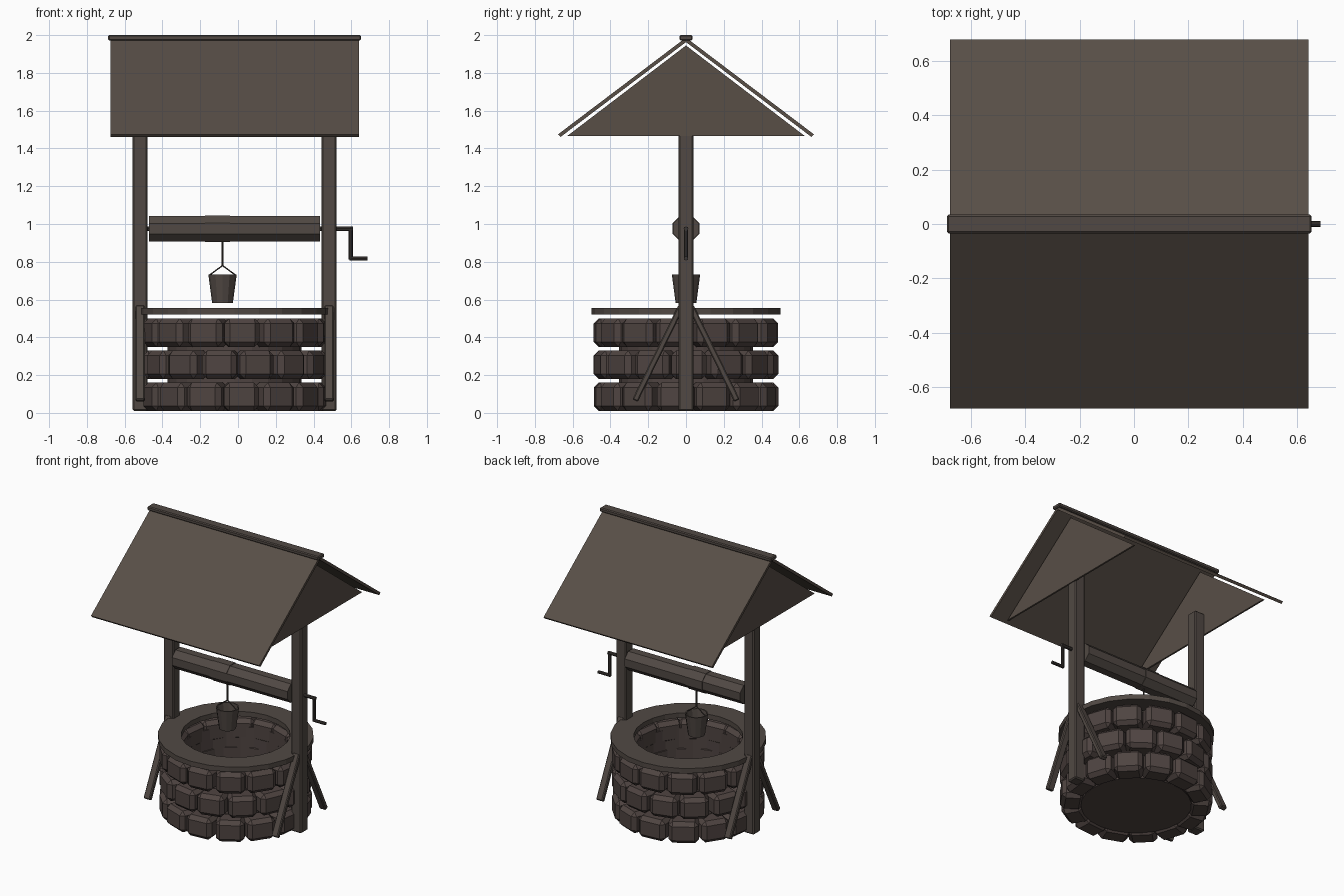
import bpy, bmesh, math, random
from mathutils import Vector, Matrix

if "Cube" in bpy.data.objects:
    bpy.data.objects.remove(bpy.data.objects["Cube"])

random.seed(4)
CX = -0.018          # middle of the well; the crank sticks out on the right


def material(name, rgb):
    m = bpy.data.materials.new(name)
    m.diffuse_color = (*rgb, 1)
    m.use_nodes = True
    m.node_tree.nodes["Principled BSDF"].inputs["Base Color"].default_value = m.diffuse_color
    return m


ROOF = material("roof_wood", (0.098, 0.077, 0.062))
WOOD = material("frame_wood", (0.082, 0.066, 0.057))
STONE = material("stone", (0.078, 0.058, 0.053))
IRON = material("dark_iron", (0.045, 0.038, 0.034))


def finish(bm, name, mat):
    bmesh.ops.recalc_face_normals(bm, faces=bm.faces[:])
    me = bpy.data.meshes.new(name)
    bm.to_mesh(me)
    bm.free()
    me.materials.append(mat)
    ob = bpy.data.objects.new(name, me)
    bpy.context.collection.objects.link(ob)
    return ob


def add_box(bm, size, matrix, bevel=0.0):
    """Chamfered box placed by a matrix."""
    part = bmesh.new()
    bmesh.ops.create_cube(part, size=1)
    bmesh.ops.scale(part, vec=size, verts=part.verts[:])
    if bevel:
        bmesh.ops.bevel(part, geom=part.edges[:], offset=bevel, segments=1, affect='EDGES')
    part.transform(matrix)
    tmp = bpy.data.meshes.new("tmp")
    part.to_mesh(tmp)
    part.free()
    bm.from_mesh(tmp)
    bpy.data.meshes.remove(tmp)


def box(name, lo, hi, mat, bevel=0.0):
    lo, hi = Vector(lo), Vector(hi)
    bm = bmesh.new()
    add_box(bm, hi - lo, Matrix.Translation((lo + hi) / 2), bevel)
    return finish(bm, name, mat)


def add_rod(bm, a, b, r, sides=8, turn=0.0):
    a, b = Vector(a), Vector(b)
    d = b - a
    rot = d.to_track_quat('Z', 'Y').to_matrix().to_4x4()
    bmesh.ops.create_cone(bm, cap_ends=True, segments=sides, radius1=r, radius2=r, depth=d.length,
                          matrix=Matrix.Translation((a + b) / 2) @ rot @ Matrix.Rotation(turn, 4, 'Z'))


def rod(name, a, b, r, mat, sides=8, turn=0.0):
    bm = bmesh.new()
    add_rod(bm, a, b, r, sides, turn)
    return finish(bm, name, mat)


def lathe(name, profile, sides, mat, cx, closed=True):
    """Spin a list of (radius, z) points; zero radius closes on the axis."""
    bm = bmesh.new()
    rings = []
    for r, z in profile:
        if r == 0:
            rings.append([bm.verts.new((cx, 0, z))] * sides)
        else:
            rings.append([bm.verts.new((cx + r * math.cos(t), r * math.sin(t), z))
                          for t in (2 * math.pi * i / sides for i in range(sides))])
    pairs = list(zip(rings, rings[1:]))
    if closed:
        pairs.append((rings[-1], rings[0]))
    for p, q in pairs:
        for i in range(sides):
            j = (i + 1) % sides
            bm.faces.new(list(dict.fromkeys((p[i], p[j], q[j], q[i]))))
    return finish(bm, name, mat)


def extrude_x(name, points, x0, x1, mat):
    """Push a (y, z) outline along x."""
    bm = bmesh.new()
    face = bm.faces.new([bm.verts.new((x0, y, z)) for y, z in points])
    new = bmesh.ops.extrude_face_region(bm, geom=[face])["geom"]
    bmesh.ops.translate(bm, vec=(x1 - x0, 0, 0),
                        verts=[v for v in new if isinstance(v, bmesh.types.BMVert)])
    return finish(bm, name, mat)


# Three staggered rings of chamfered stones
COUNT = 14
for row, (z, start) in enumerate(((0.085, 5.0), (0.255, 14.8), (0.425, 5.0))):
    bm = bmesh.new()
    for i in range(COUNT):
        a = math.radians(start - 90 + i * 360 / COUNT + random.uniform(-0.8, 0.8))
        place = (Matrix.Translation((CX, 0, z)) @ Matrix.Rotation(a, 4, 'Z')
                 @ Matrix.Translation((0.412, 0, 0)))
        add_box(bm, (0.145, 0.19 + random.uniform(-0.008, 0.008), 0.15), place, 0.026)
    finish(bm, f"stone_ring_{row + 1}", STONE)

# Inner wall with floor, and the flat rim
lathe("inner_wall", [(0, 0.02), (0.355, 0.02), (0.355, 0.45), (0.345, 0.45), (0.345, 0.03), (0, 0.03)],
      24, STONE, CX, closed=False)
lathe("rim", [(0.35, 0.52), (0.5, 0.52), (0.5, 0.555), (0.35, 0.555)], 24, WOOD, CX)

# Posts, gables and slanted braces on both sides
for side, label in ((-1, "left"), (1, "right")):
    x = CX + side * 0.5
    box(f"{label}_post", (x - 0.04, -0.04, 0.01), (x + 0.04, 0.04, 1.62), WOOD, 0.008)
    extrude_x(f"{label}_gable", [(-0.63, 1.465), (0.63, 1.465), (0, 1.945)],
              x + side * 0.035, x + side * 0.047, ROOF)
    bm = bmesh.new()
    for s in (-1, 1):
        top, foot = Vector((x, s * 0.025, 0.565)), Vector((x, s * 0.27, 0.065))
        d = foot - top
        turn = Matrix.Rotation(math.atan2(-d.y, d.z), 4, 'X')
        add_box(bm, (0.05, 0.032, d.length), Matrix.Translation((top + foot) / 2) @ turn, 0.006)
    finish(bm, f"{label}_braces", WOOD)

# Roof slabs and ridge cap
for s, label in ((-1, "front"), (1, "back")):
    extrude_x(f"{label}_roof", [(0, 1.987), (s * 0.677, 1.475), (s * 0.664, 1.461), (0, 1.963)],
              CX - 0.658, CX + 0.658, ROOF)
box("ridge_cap", (-0.687, -0.034, 1.972), (0.652, 0.034, 2.0), WOOD, 0.006)

# Winding drum with wrapped rope
rod("drum", (-0.47, 0, 0.975), (0.433, 0, 0.975), 0.072, WOOD, 8, math.pi / 8)
rod("rope_wrap", (-0.175, 0, 0.975), (-0.042, 0, 0.975), 0.076, WOOD, 8, math.pi / 8)
rod("left_axle", (-0.52, 0, 0.975), (-0.46, 0, 0.975), 0.013, IRON)

# Crank: axle, arm, grip
bm = bmesh.new()
add_rod(bm, (0.42, 0, 0.975), (0.608, 0, 0.975), 0.012)
add_rod(bm, (0.597, 0, 0.983), (0.597, 0, 0.812), 0.011)
add_rod(bm, (0.59, 0, 0.818), (0.685, 0, 0.818), 0.011)
finish(bm, "crank", IRON)

# Bucket, its handle and the rope
BX = -0.082
lathe("bucket", [(0, 0.583), (0.055, 0.583), (0.075, 0.732), (0.067, 0.732), (0.049, 0.593), (0, 0.593)],
      12, WOOD, BX, closed=False)
rod("rope", (BX, 0, 0.92), (BX, 0, 0.775), 0.005, IRON, 6)
bm = bmesh.new()
for s in (-1, 1):
    add_rod(bm, (BX, 0, 0.78), (BX + s * 0.071, 0, 0.728), 0.0035, 6)
finish(bm, "bucket_handle", IRON)
